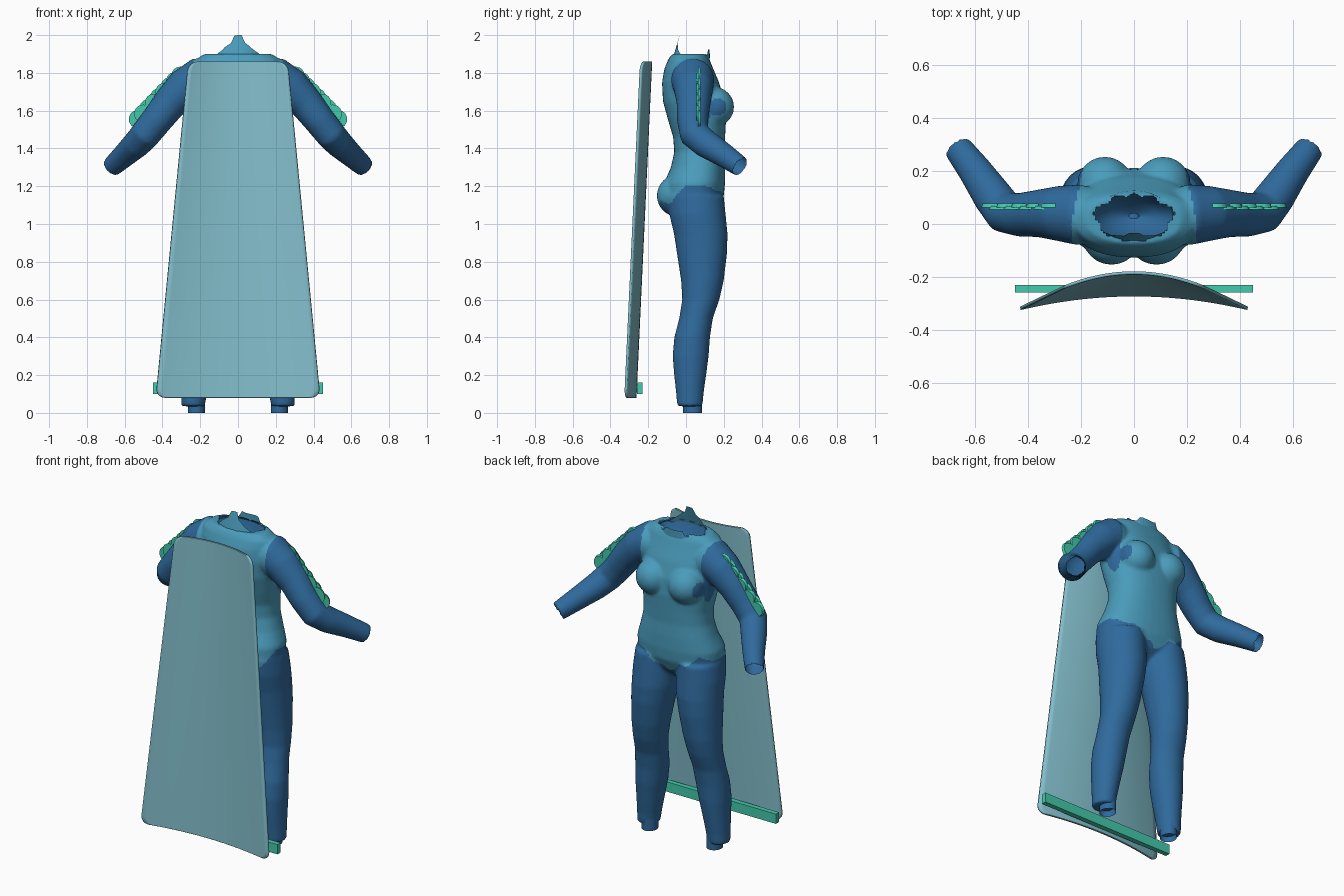
import bpy, bmesh, math, random
from mathutils import Vector

if "Cube" in bpy.data.objects:
    bpy.data.objects.remove(bpy.data.objects["Cube"])

random.seed(4)


def material(name, *rgb):
    m = bpy.data.materials.new(name)
    m.diffuse_color = [((c / 255 + 0.055) / 1.055) ** 2.4 for c in rgb] + [1]
    m.use_nodes = True
    m.node_tree.nodes["Principled BSDF"].inputs["Base Color"].default_value = m.diffuse_color
    return m


SUIT = material("suit teal", 74, 156, 188)
LIMB = material("limb blue", 47, 106, 157)
CAPE = material("cape pale blue", 130, 189, 202)
TRIM = material("trim green", 68, 202, 172)


def finish(name, bm, *mats, smooth=True):
    me = bpy.data.meshes.new(name)
    bm.to_mesh(me)
    bm.free()
    ob = bpy.data.objects.new(name, me)
    bpy.context.collection.objects.link(ob)
    for m in mats:
        me.materials.append(m)
    if smooth:
        me.shade_smooth()
    return ob


def loft(bm, rings, caps=True):
    loops = [[bm.verts.new(p) for p in r] for r in rings]
    n = len(loops[0])
    faces = []
    for a, b in zip(loops, loops[1:]):
        for i in range(n):
            j = (i + 1) % n
            faces.append(bm.faces.new((a[i], a[j], b[j], b[i])))
    if caps:
        faces += [bm.faces.new(loops[0][::-1]), bm.faces.new(loops[-1])]
    bmesh.ops.recalc_face_normals(bm, faces=faces)


def level_ring(z, cx, hw, back, front, power=2.0, n=40):
    """Horizontal superellipse between the back (-y) and front (+y) limits."""
    pts = []
    for i in range(n):
        a = math.tau * i / n
        c, s = math.cos(a), math.sin(a)
        x = math.copysign(abs(c) ** (2 / power), c)
        y = math.copysign(abs(s) ** (2 / power), s)
        pts.append((cx + hw * x, (back + front) / 2 + (front - back) / 2 * y, z))
    return pts


def tube_rings(path, n=28):
    rings = []
    for i, (x, y, z, r) in enumerate(path):
        a, b = path[max(i - 1, 0)], path[min(i + 1, len(path) - 1)]
        t = (Vector(b[:3]) - Vector(a[:3])).normalized()
        u = t.cross(Vector((0, 1, 0))).normalized()
        v = t.cross(u)
        rings.append([Vector((x, y, z)) + r * (u * math.cos(k * math.tau / n)
                      + v * math.sin(k * math.tau / n)) for k in range(n)])
    return rings


# Body: overlapping torso, legs, arms and soft masses, fused by a remesh
TORSO = [(1.02, .10, -.04, .11), (1.08, .22, -.09, .17), (1.15, .265, -.12, .20),
         (1.22, .265, -.115, .207), (1.30, .235, -.08, .207), (1.38, .213, -.062, .203),
         (1.46, .21, -.068, .207), (1.55, .225, -.095, .212), (1.65, .235, -.122, .205),
         (1.75, .235, -.127, .175), (1.82, .232, -.115, .145), (1.87, .225, -.095, .125),
         (1.90, .18, -.075, .11)]
LEG = [(1.15, .14, .13, -.10, .20), (1.05, .145, .135, -.088, .21), (.95, .15, .13, -.064, .22),
       (.85, .16, .122, -.049, .218), (.70, .175, .109, -.026, .20), (.60, .185, .10, -.02, .177),
       (.50, .195, .096, -.036, .142), (.40, .205, .097, -.062, .127), (.30, .215, .09, -.071, .12),
       (.20, .224, .078, -.063, .107), (.10, .233, .068, -.052, .093), (.035, .238, .063, -.047, .088)]
ARM = [(.12, .03, 1.765, .095), (.21, .035, 1.765, .115), (.28, .04, 1.72, .105),
       (.36, .04, 1.64, .09), (.43, .035, 1.55, .083), (.49, .045, 1.475, .08),
       (.535, .105, 1.425, .075), (.60, .20, 1.365, .064), (.668, .29, 1.303, .054)]

bm = bmesh.new()
loft(bm, [level_ring(z, 0, hw, b, f, 2.35) for z, hw, b, f in TORSO])
for s in (-1, 1):
    loft(bm, [level_ring(z, s * cx, hw, b, f) for z, cx, hw, b, f in LEG])
    loft(bm, tube_rings([(s * x, y, z, r) for x, y, z, r in ARM]))
    for centre, radius in (((s * .11, .15, 1.62), .105), ((s * .085, -.043, 1.15), .112)):
        ball = bmesh.ops.create_uvsphere(bm, u_segments=24, v_segments=16, radius=radius)
        bmesh.ops.translate(bm, verts=ball["verts"], vec=centre)
body = finish("body", bm, SUIT, LIMB)
mod = body.modifiers.new("fuse", 'REMESH')
mod.mode = 'VOXEL'
mod.voxel_size = 0.01
mod = body.modifiers.new("soften", 'SMOOTH')
mod.factor = 0.5
mod.iterations = 7
fused = bpy.data.meshes.new_from_object(
    body.evaluated_get(bpy.context.evaluated_depsgraph_get()))
body.modifiers.clear()
body.data = fused
fused.materials.clear()
for m in (SUIT, LIMB):
    fused.materials.append(m)


def is_limb(p):
    x = abs(p.x)
    if p.z > 1.5:                                  # sleeve seam
        return x + 0.22 * max(p.y, 0) > 0.238
    if x > 0.31:
        return True
    if p.y > 0:                                    # ragged suit hem
        hem = 1.19 - 0.11 * max(0, 1 - x / 0.2)
    else:
        hem = 1.19 - 0.08 * min(1, -p.y / 0.1)
    return p.z < hem + 0.012 * math.sin(55 * p.x)


# Colour the suit and limbs, open the wrists and the neck
bm = bmesh.new()
bm.from_mesh(fused)
bm.normal_update()
wrist = Vector(ARM[-1][:3])
aim = (wrist - Vector(ARM[-2][:3])).normalized()
gone = []
for f in bm.faces:
    p, nrm = f.calc_center_median(), f.normal.copy()
    f.material_index = int(is_limb(p))
    f.smooth = True
    if p.x < 0:
        p.x, nrm.x = -p.x, -nrm.x
    ang = math.atan2(p.y - .025, p.x)
    edge = 1 + 0.07 * math.sin(9 * ang)
    neck = p.z > 1.84 and math.hypot(p.x / .145, (p.y - .025) / .085) < edge
    cuff = p.x > .55 and (p - wrist).dot(aim) > -0.02 and nrm.dot(aim) > 0.6
    if neck or cuff:
        gone.append(f)
bmesh.ops.delete(bm, geom=gone, context='FACES')
bm.to_mesh(fused)
bm.free()

# Dark hollow inside the neck
bm = bmesh.new()
loft(bm, [level_ring(1.885, 0, .16, -.065, .115), level_ring(1.84, 0, .14, -.05, .105),
          level_ring(1.78, 0, .09, -.02, .08), level_ring(1.75, 0, .02, .02, .04)], caps=False)
finish("neck_hollow", bm, LIMB)

# Torn collar: tall point at the back, small one at the front
bm = bmesh.new()
N = 48
low, top = [], []
for i in range(N):
    a = math.tau * i / N
    c, s = math.cos(a), math.sin(a)
    rise = .008 * random.random()
    if s < 0:
        x = abs(.15 * c)
        rise += .105 if x < .035 else max(0, .065 * (1 - (x - .035) / .09))
    elif s > 0.9:
        rise += .03
    low.append((.15 * c, .028 + .098 * s, 1.875 if abs(c) < .8 else 1.885))
    lean = .3 * rise if s < 0 else .05 * rise
    top.append((.145 * c, .028 + .096 * s + lean, min(1.89 + rise, 2.0)))
loft(bm, [low, top], caps=False)
finish("torn_collar", bm, SUIT, smooth=False)

# Ankle cuffs
for s, side in ((-1, "left"), (1, "right")):
    bm = bmesh.new()
    loft(bm, [level_ring(z, s * .22, .045, -.015, .085, n=24) for z in (.07, 0.0)], caps=False)
    finish(side + "_ankle_cuff", bm, LIMB)

# Cape: bowed tapering sheet with rounded corners
bm = bmesh.new()
R, ZT, ZB, COLS = .05, 1.86, .08, 28
ends = [R * (1 - math.cos(math.pi / 2 * k / 6)) for k in range(7)]
drops = ends + [R + (ZT - ZB - 2 * R) * k / 12 for k in range(1, 12)] + [ZT - ZB - e for e in ends[::-1]]
rows = []
for d in drops:
    t = d / (ZT - ZB)
    full = .262 + .173 * t
    gap = min(d, ZT - ZB - d)
    hw = full - (R - math.sqrt(max(0, R * R - (R - gap) ** 2)) if gap < R else 0)
    row = []
    for k in range(COLS + 1):
        u = -1 + 2 * k / COLS
        x = u * hw
        y = -.185 - .083 * t - .053 * (x / full) ** 2
        row.append(bm.verts.new((x, y, ZT - d)))
    rows.append(row)
for a, b in zip(rows, rows[1:]):
    for k in range(COLS):
        bm.faces.new((a[k], b[k], b[k + 1], a[k + 1]))
cape = finish("cape", bm, CAPE)
mod = cape.modifiers.new("thickness", 'SOLIDIFY')
mod.thickness = .012
mod.offset = 0
bpy.context.view_layer.objects.active = cape
cape.select_set(True)
bpy.ops.object.shade_smooth_by_angle(angle=math.radians(40))

# Bar along the cape hem
bm = bmesh.new()
bmesh.ops.create_cube(bm, size=1)
bmesh.ops.scale(bm, verts=bm.verts, vec=(.9, .03, .06))
bmesh.ops.translate(bm, verts=bm.verts, vec=(0, -.245, .13))
finish("hem_bar", bm, TRIM, smooth=False)

# Scalloped fins on the outer upper arms
for s, side in ((-1, "left"), (1, "right")):
    bm = bmesh.new()
    for i in range(9):
        t = i / 8
        disc = bmesh.ops.create_cone(bm, cap_ends=True, segments=24, radius1=.048,
                                     radius2=.042, depth=.014)["verts"]
        for v in disc:
            x, y, z = v.co
            v.co = (s * (.305 + .225 * t) + x, .066 + .004 * (-1) ** i + z, 1.785 - .23 * t + y)
    bmesh.ops.recalc_face_normals(bm, faces=bm.faces)
    finish(side + "_arm_fin", bm, TRIM, smooth=False)
